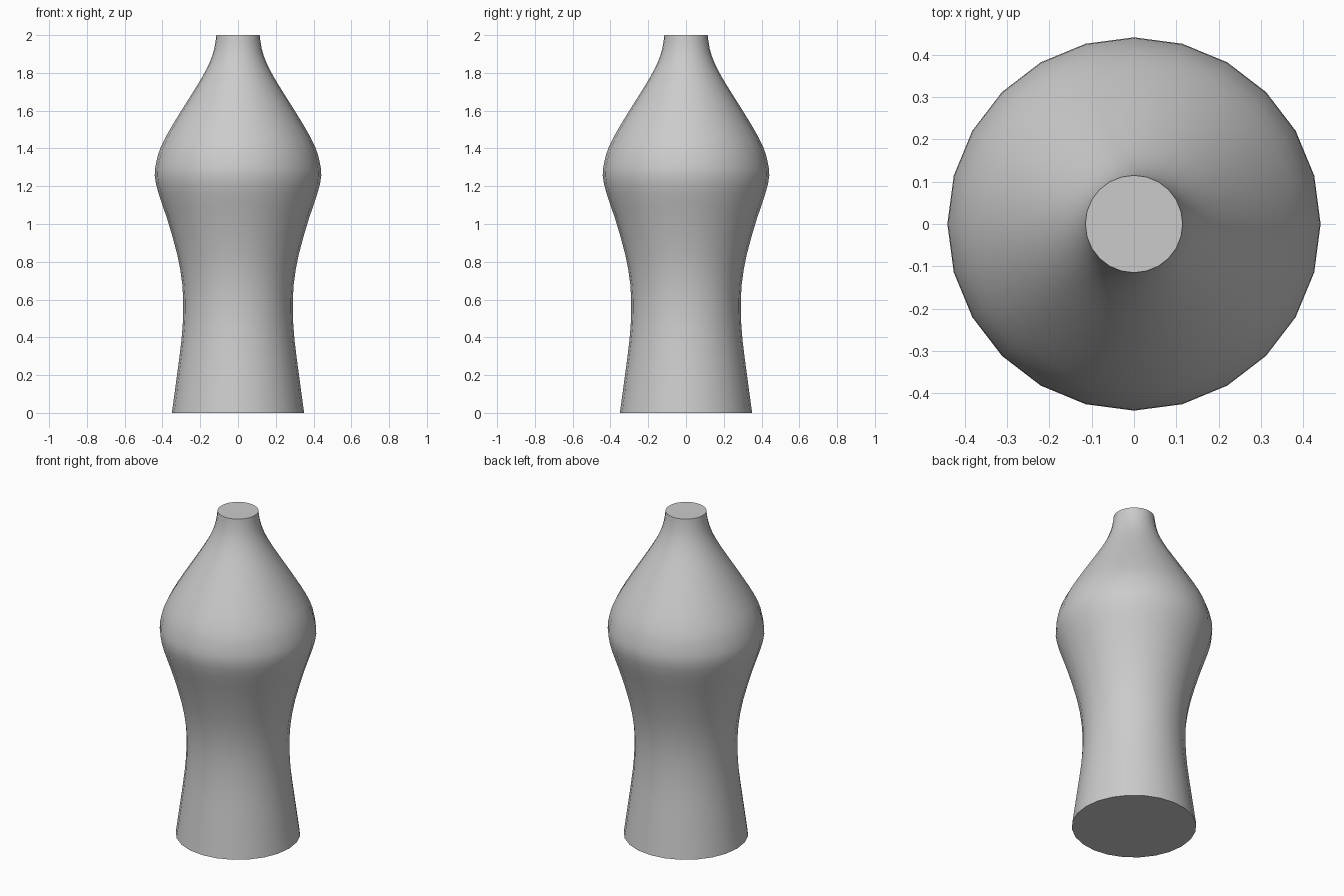
import bpy, bmesh, math

if "Cube" in bpy.data.objects:
    bpy.data.objects.remove(bpy.data.objects["Cube"])

SIDES = 24
STEPS = 2

# Vase profile: (radius, height) from foot to neck
PROFILE = [(0.35, 0.0), (0.323, 0.2), (0.300, 0.38), (0.29, 0.53), (0.295, 0.68),
           (0.322, 0.84), (0.376, 1.03), (0.42, 1.16), (0.441, 1.255), (0.432, 1.33),
           (0.408, 1.41), (0.355, 1.51), (0.275, 1.64), (0.2, 1.76), (0.152, 1.85),
           (0.125, 1.93), (0.115, 2.0)]


def smooth_profile(pts, steps):
    """Catmull-Rom subdivision of the profile."""
    ext = [pts[0]] + pts + [pts[-1]]
    out = []
    for a, b, c, d in zip(ext, ext[1:], ext[2:], ext[3:]):
        for i in range(steps):
            t = i / steps
            out.append(tuple(0.5 * (2 * q + (r - p) * t + (2 * p - 5 * q + 4 * r - s) * t ** 2
                                    + (3 * q - p - 3 * r + s) * t ** 3)
                             for p, q, r, s in zip(a, b, c, d)))
    return out + [pts[-1]]


# Revolve the profile into a closed body
bm = bmesh.new()
rings = [[bm.verts.new((r * math.cos(k * math.tau / SIDES), r * math.sin(k * math.tau / SIDES), z))
          for k in range(SIDES)] for r, z in smooth_profile(PROFILE, STEPS)]
for lo, hi in zip(rings, rings[1:]):
    for k in range(SIDES):
        n = (k + 1) % SIDES
        bm.faces.new((lo[k], lo[n], hi[n], hi[k]))

# Flat caps at foot and neck
bm.faces.new(rings[0][::-1])
bm.faces.new(rings[-1])

mesh = bpy.data.meshes.new("vase")
bm.to_mesh(mesh)
bm.free()
vase = bpy.data.objects.new("vase", mesh)
bpy.context.collection.objects.link(vase)
bpy.context.view_layer.objects.active = vase
vase.select_set(True)
bpy.ops.object.shade_smooth_by_angle(angle=math.radians(40))
